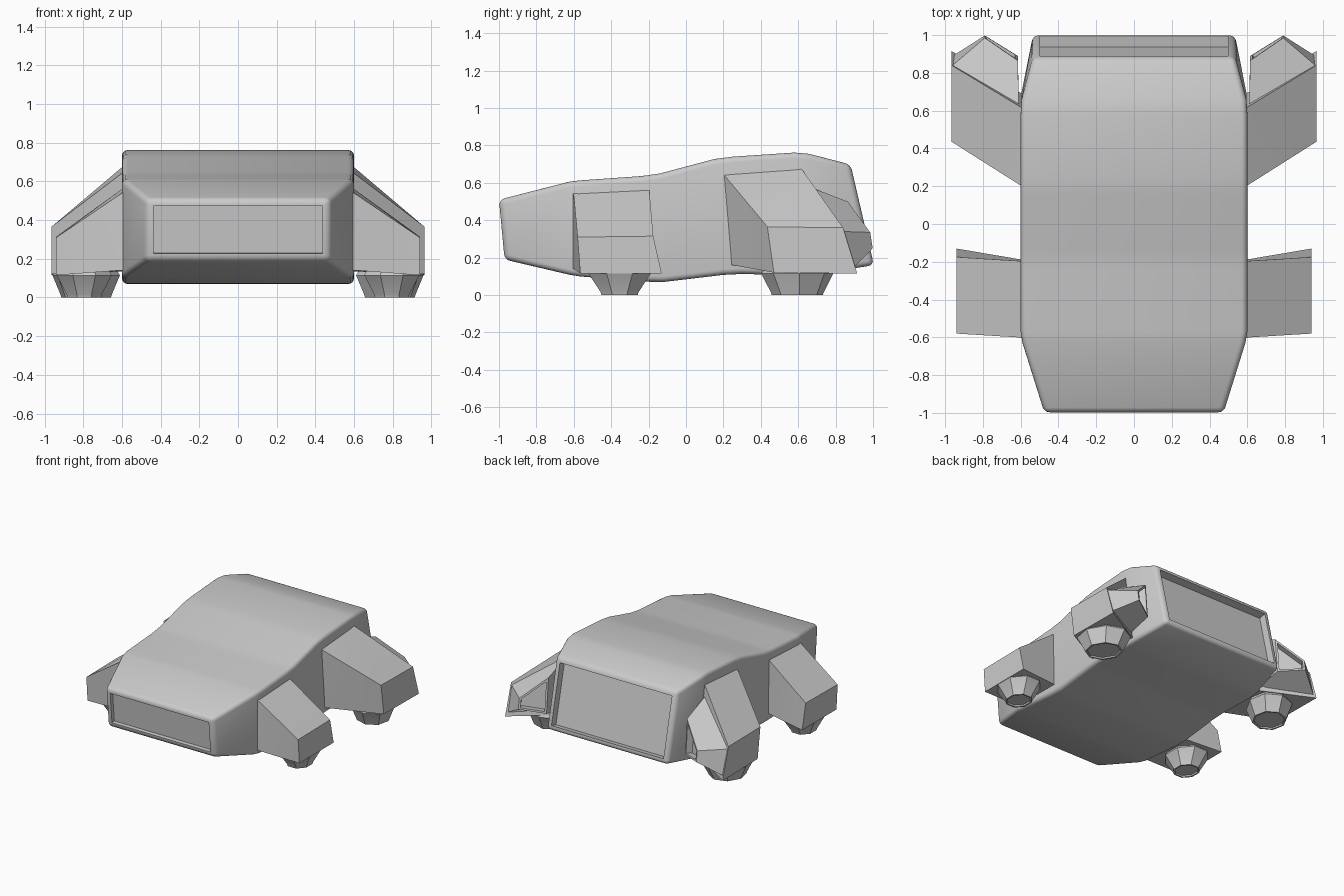
import bpy, bmesh, math
from mathutils import Vector, Matrix

if "Cube" in bpy.data.objects:
    bpy.data.objects.remove(bpy.data.objects["Cube"])


def finish(bm, name, angle=30):
    bmesh.ops.recalc_face_normals(bm, faces=bm.faces)
    me = bpy.data.meshes.new(name)
    bm.to_mesh(me)
    bm.free()
    ob = bpy.data.objects.new(name, me)
    bpy.context.collection.objects.link(ob)
    bpy.ops.object.select_all(action='DESELECT')
    ob.select_set(True)
    bpy.context.view_layer.objects.active = ob
    bpy.ops.object.shade_smooth_by_angle(angle=math.radians(angle))
    return ob


def mirror(ob):
    ob.modifiers.new("mirror", 'MIRROR')


def recess(bm, face, rim, depth):
    bmesh.ops.inset_region(bm, faces=[face], thickness=rim, use_even_offset=True)
    n = face.normal.copy()
    new = bmesh.ops.extrude_discrete_faces(bm, faces=[face])['faces'][0]
    bmesh.ops.translate(bm, verts=new.verts, vec=-n * depth)


def loft(bm, rings):
    rows = [[bm.verts.new(p) for p in r] for r in rings]
    for a, b in zip(rows, rows[1:]):
        for i in range(len(a)):
            j = (i + 1) % len(a)
            bm.faces.new((a[i], a[j], b[j], b[i]))
    caps = [bm.faces.new(rows[0]), bm.faces.new(rows[-1][::-1])]
    bmesh.ops.recalc_face_normals(bm, faces=bm.faces)
    bm.normal_update()
    return caps


# Body: rectangular sections (half width, top y, top z, bottom y, bottom z)
sections = [(0.475, -1.0, 0.51, -0.97, 0.19), (0.59, -0.63, 0.605, -0.63, 0.11),
            (0.6, -0.57, 0.613, -0.57, 0.1), (0.6, -0.24, 0.636, -0.24, 0.072),
            (0.6, -0.14, 0.65, -0.12, 0.07), (0.6, 0.15, 0.727, 0.2, 0.108),
            (0.6, 0.25, 0.74, 0.3, 0.113), (0.6, 0.58, 0.762, 0.6, 0.105),
            (0.595, 0.66, 0.755, 0.7, 0.112), (0.535, 0.88, 0.698, 1.005, 0.16)]
bm = bmesh.new()
caps = loft(bm, [[(-w, yb, zb), (w, yb, zb), (w, yt, zt), (-w, yt, zt)]
                 for w, yt, zt, yb, zb in sections])
sharp = [e for e in bm.edges if any(f in caps for f in e.link_faces)
         or abs(e.verts[0].co.x * e.verts[1].co.x) > 0
         and e.verts[0].co.x * e.verts[1].co.x > 0
         and abs(e.verts[0].co.z - e.verts[1].co.z) < 0.15]
bmesh.ops.bevel(bm, geom=sharp, offset=0.03, segments=4, profile=0.5, affect='EDGES')
bm.normal_update()
front = max(bm.faces, key=lambda f: -f.normal.y * f.calc_area())
rear = max(bm.faces, key=lambda f: f.normal.y * f.calc_area())
recess(bm, front, 0.008, 0.03)
recess(bm, rear, 0.008, 0.06)
finish(bm, "body", 35)

# Legs: inner ring blends into the body, outer ring is the blunt tip
legs = {
    "front_leg": [
        [(0.5, -0.62, 0.14), (0.5, -0.2, 0.14), (0.5, -0.2, 0.63), (0.5, -0.62, 0.6)],
        [(0.615, -0.6, 0.14), (0.615, -0.185, 0.135), (0.615, -0.195, 0.55), (0.615, -0.6, 0.53)],
        [(0.94, -0.565, 0.115), (0.94, -0.13, 0.115), (0.94, -0.175, 0.315), (0.94, -0.58, 0.31)]],
    "rear_leg": [
        [(0.5, 0.18, 0.16), (0.5, 0.64, 0.15), (0.5, 0.56, 0.74), (0.5, 0.15, 0.7)],
        [(0.61, 0.25, 0.16), (0.61, 0.7, 0.14), (0.61, 0.625, 0.665), (0.61, 0.21, 0.635)],
        [(0.965, 0.47, 0.12), (0.965, 0.915, 0.115), (0.965, 0.84, 0.36), (0.965, 0.435, 0.365)]]}
for name, rings in legs.items():
    bm = bmesh.new()
    loft(bm, rings)
    mirror(finish(bm, name))

# Tapered nozzles behind the rear legs, hollow at the end
bm = bmesh.new()
caps = loft(bm, [
    [(0.61, 0.66, 0.17), (0.96, 0.89, 0.14), (0.96, 0.84, 0.34), (0.61, 0.63, 0.59)],
    [(0.615, 0.89, 0.22), (0.79, 0.998, 0.25), (0.79, 0.985, 0.335), (0.615, 0.865, 0.5)]])
recess(bm, caps[1], 0.015, 0.05)
mirror(finish(bm, "rear_nozzle"))

# Eight-sided feet with dished soles
for name, x, y, r_top, r_sole, turn in (("front_foot", 0.795, -0.355, 0.18, 0.105, 0),
                                        ("rear_foot", 0.785, 0.595, 0.2, 0.14, 30)):
    bm = bmesh.new()
    ring = lambda r, z, sx: [Vector((x, y, z)) + Matrix.Rotation(math.radians(turn), 3, 'Z') @
                             Vector((sx * r * math.cos((i + .5) * math.pi / 4),
                                     r * math.sin((i + .5) * math.pi / 4), 0)) for i in range(8)]
    caps = loft(bm, [ring(r_sole, 0.0, 0.9), ring(r_sole * 1.04, 0.015, 0.9),
                     ring(r_top, 0.115, 0.85), ring(r_top * 0.9, 0.145, 0.85)])
    recess(bm, caps[0], 0.012, 0.012)
    mirror(finish(bm, name))
